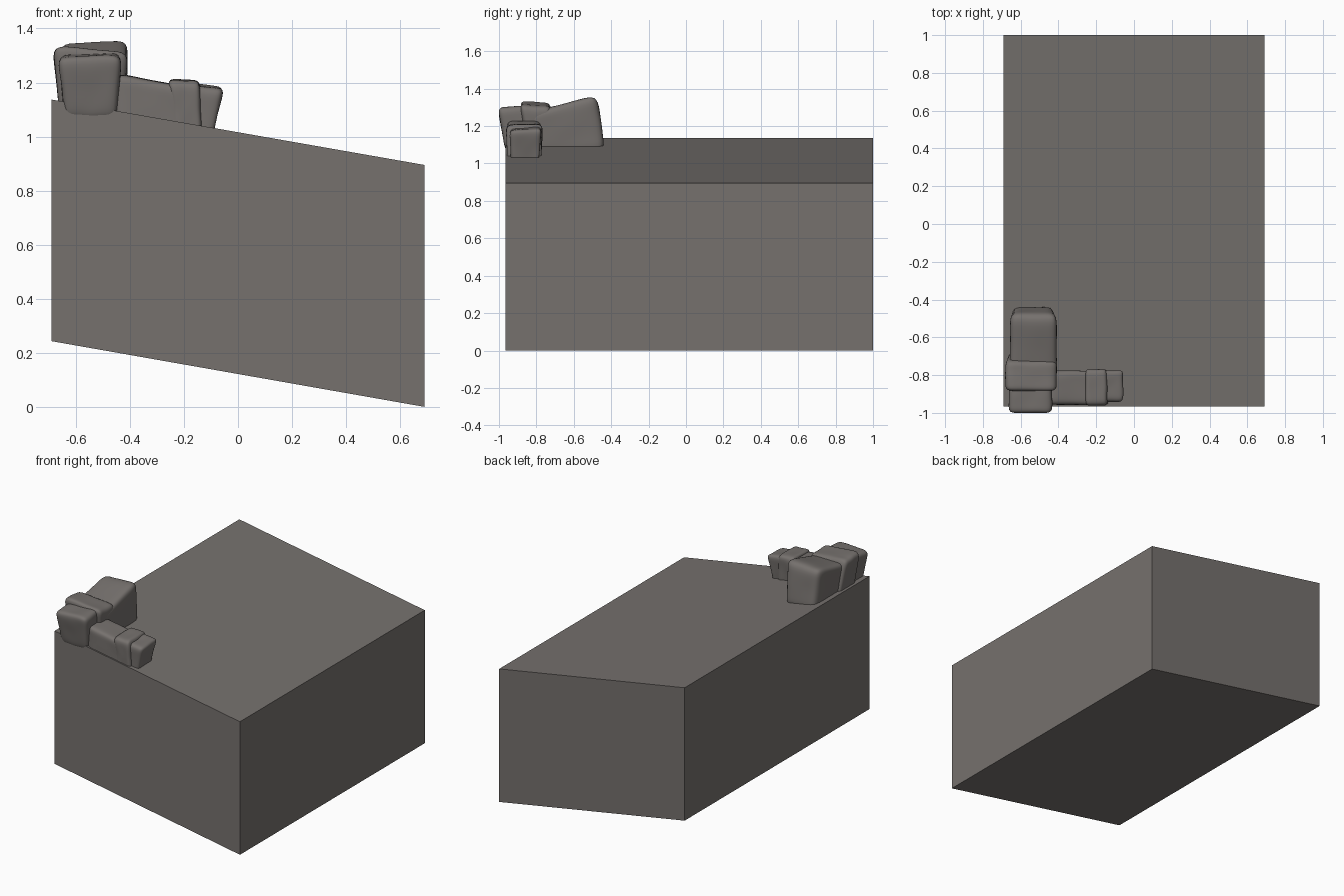
import bpy, bmesh, random
from mathutils import Vector

if "Cube" in bpy.data.objects:
    bpy.data.objects.remove(bpy.data.objects["Cube"])

random.seed(4)

stone = bpy.data.materials.new("warm grey stone")
stone.diffuse_color = (0.18, 0.165, 0.155, 1)
stone.use_nodes = True
stone.node_tree.nodes["Principled BSDF"].inputs["Base Color"].default_value = stone.diffuse_color


def hexahedron(bottom, top):
    """Closed six-sided solid from two loops of four corners."""
    bm = bmesh.new()
    b = [bm.verts.new(p) for p in bottom]
    t = [bm.verts.new(p) for p in top]
    bm.faces.new(b[::-1])
    bm.faces.new(t)
    for i in range(4):
        j = (i + 1) % 4
        bm.faces.new((b[i], b[j], t[j], t[i]))
    return bm


def finish(bm, name):
    bmesh.ops.recalc_face_normals(bm, faces=bm.faces)
    mesh = bpy.data.meshes.new(name)
    bm.to_mesh(mesh)
    bm.free()
    mesh.materials.append(stone)
    obj = bpy.data.objects.new(name, mesh)
    bpy.context.collection.objects.link(obj)
    return obj


def corners(rect, zs):
    x0, x1, y0, y1 = rect
    return list(zip((x0, x1, x1, x0), (y0, y0, y1, y1), zs))


def rock(name, low, low_z, high, high_z):
    """Worn stone: tapered box, roughened, then rounded by subdivision.
    Heights run front-left, front-right, back-right, back-left."""
    bm = hexahedron(corners(low, low_z), corners(high, high_z))
    bmesh.ops.subdivide_edges(bm, edges=bm.edges[:], cuts=3, use_grid_fill=True)
    for v in bm.verts:
        v.co += Vector([random.uniform(-0.004, 0.004) for _ in range(3)])
    obj = finish(bm, name)
    for p in obj.data.polygons:
        p.use_smooth = True
    sub = obj.modifiers.new("round", 'SUBSURF')
    sub.levels = sub.render_levels = 2


# Sheared base block, sloping down towards +x
base = (-0.69, 0.69, -0.965, 1.0)
finish(hexahedron(corners(base, (0.243, 0, 0, 0.243)),
                  corners(base, (1.137, 0.895, 0.895, 1.137))), "sloped_block")

# Long rock lying along y: body, raised band, overhanging front
rock("long_rock_body",
     (-0.645, -0.425, -0.84, -0.435), (1.05, 1.04, 1.06, 1.07),
     (-0.66, -0.405, -0.84, -0.475), (1.28, 1.27, 1.37, 1.355))
rock("long_rock_band",
     (-0.66, -0.435, -0.85, -0.67), (1.05,) * 4,
     (-0.685, -0.405, -0.89, -0.725), (1.335, 1.315, 1.305, 1.33))
rock("long_rock_front",
     (-0.64, -0.45, -0.965, -0.80), (1.06,) * 4,
     (-0.667, -0.43, -1.008, -0.82), (1.295, 1.30, 1.315, 1.305))

# Short rock lying along x: body, raised band, tapered end
rock("short_rock_body",
     (-0.46, -0.19, -0.955, -0.78), (1.03, 0.99, 0.99, 1.03),
     (-0.46, -0.19, -0.96, -0.775), (1.232, 1.185, 1.185, 1.235))
rock("short_rock_band",
     (-0.235, -0.135, -0.955, -0.775), (0.99,) * 4,
     (-0.262, -0.14, -0.962, -0.765), (1.21, 1.205, 1.21, 1.215))
rock("short_rock_end",
     (-0.21, -0.10, -0.935, -0.79), (0.98,) * 4,
     (-0.20, -0.052, -0.945, -0.77), (1.19, 1.175, 1.185, 1.20))
